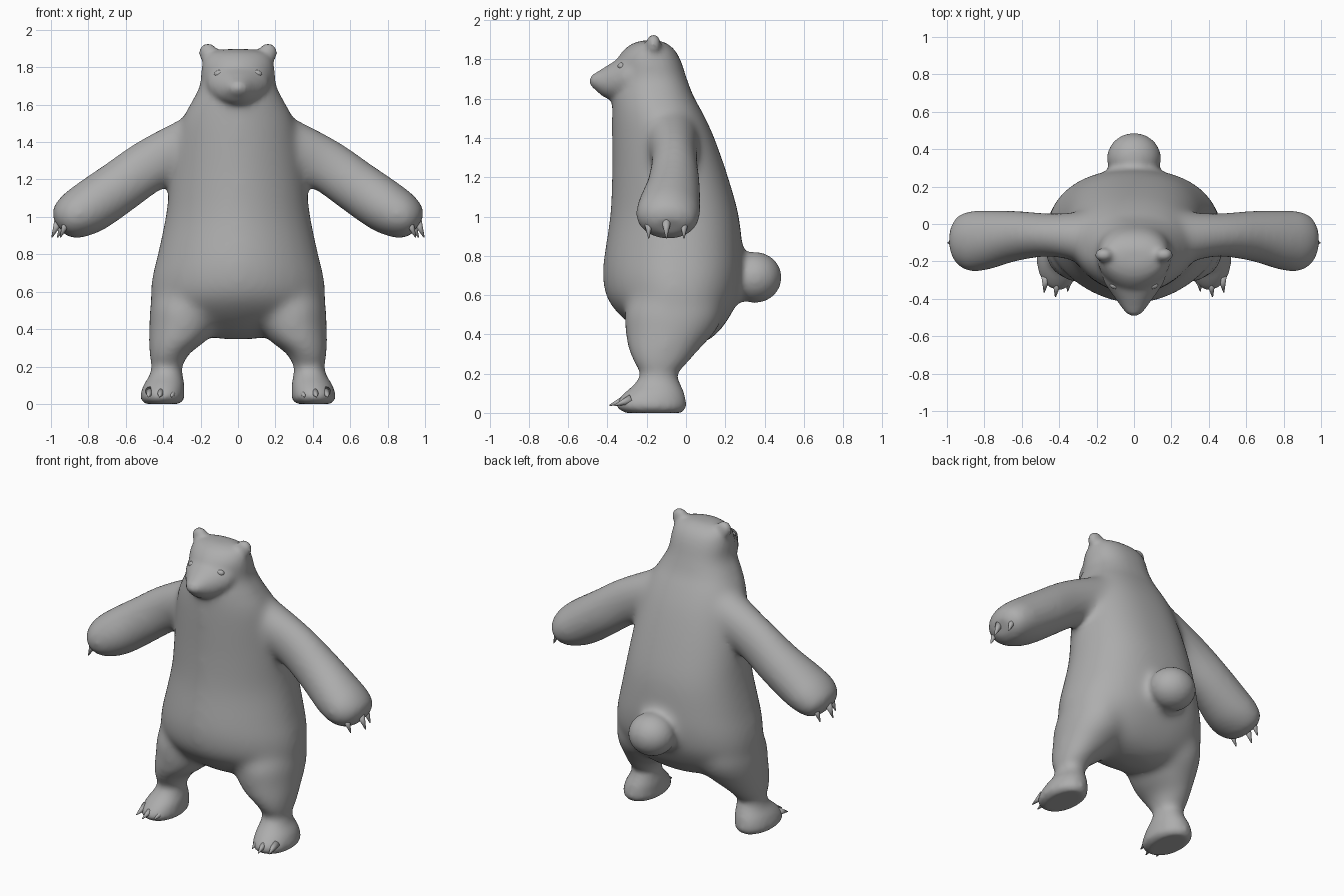
import bpy, bmesh, math
from mathutils import Vector, Matrix

if "Cube" in bpy.data.objects:
    bpy.data.objects.remove(bpy.data.objects["Cube"])

SEG = 32
fur = bpy.data.materials.new("grey_fur")
fur.diffuse_color = (0.42, 0.42, 0.42, 1)
fur.use_nodes = True
fur.node_tree.nodes["Principled BSDF"].inputs["Base Color"].default_value = fur.diffuse_color


def catmull(a, b, c, d, t):
    return [0.5 * (2 * q + (r - p) * t + (2 * p - 5 * q + 4 * r - s) * t * t
                   + (3 * q - p - 3 * r + s) * t ** 3) for p, q, r, s in zip(a, b, c, d)]


def loft(bm, rows, u, v, power=(2, 2), steps=4, side=1):
    """Skin rows of (x, y, z, radius_u, radius_v) into a closed tube; power = roundness at -v, +v."""
    pts = [rows[0]] + list(rows) + [rows[-1]]
    fine = [catmull(*pts[i:i + 4], k / steps) for i in range(len(rows) - 1) for k in range(steps)]
    fine.append(rows[-1])
    u, v, rings = Vector(u), Vector(v), []
    for x, y, z, ru, rv in fine:
        ring = []
        for k in range(SEG):
            a = 2 * math.pi * k / SEG
            c, s = math.cos(a), math.sin(a)
            e = 2 / power[s > 0]
            c = math.copysign(abs(c) ** e, c)
            s = math.copysign(abs(s) ** e, s)
            p = Vector((x, y, z)) + u * (c * ru) + v * (s * rv)
            p.x *= side
            ring.append(bm.verts.new(p))
        rings.append(ring)
    for a, b in zip(rings, rings[1:]):
        for k in range(SEG):
            n = (k + 1) % SEG
            bm.faces.new((a[k], a[n], b[n], b[k]))
    bm.faces.new(rings[0])
    bm.faces.new(rings[-1])


def ball(bm, center, radii):
    m = Matrix.Translation(center) @ Matrix.Diagonal((*radii, 1))
    bmesh.ops.create_uvsphere(bm, u_segments=32, v_segments=20, radius=1, matrix=m)


def claw(bm, base, tip, r):
    base, tip = Vector(base), Vector(tip)
    d = tip - base
    m = Matrix.Translation((base + tip) / 2) @ d.to_track_quat('Z', 'Y').to_matrix().to_4x4()
    bmesh.ops.create_cone(bm, cap_ends=True, segments=14, radius1=r, radius2=0.003,
                          depth=d.length, matrix=m)


def finish(bm, name):
    bmesh.ops.recalc_face_normals(bm, faces=bm.faces)
    me = bpy.data.meshes.new(name)
    bm.to_mesh(me)
    bm.free()
    for p in me.polygons:
        p.use_smooth = True
    me.materials.append(fur)
    ob = bpy.data.objects.new(name, me)
    bpy.context.collection.objects.link(ob)
    return ob


def span(z, hw, y0, y1, x=0.0):
    return (x, (y0 + y1) / 2, z, hw, (y1 - y0) / 2)


X, Y, Z = (1, 0, 0), (0, 1, 0), (0, 0, 1)
bm = bmesh.new()

# torso, neck and skull: height, half width, front y, back y
loft(bm, [span(*r) for r in (
    (0.345, 0.08, -0.06, 0.06), (0.38, 0.24, -0.17, 0.13), (0.44, 0.38, -0.27, 0.19),
    (0.52, 0.455, -0.36, 0.24), (0.60, 0.468, -0.41, 0.275), (0.70, 0.455, -0.425, 0.29),
    (0.80, 0.43, -0.418, 0.29), (1.00, 0.388, -0.388, 0.27), (1.20, 0.362, -0.378, 0.215),
    (1.40, 0.33, -0.378, 0.145), (1.52, 0.30, -0.378, 0.09), (1.61, 0.25, -0.375, 0.04),
    (1.70, 0.205, -0.365, 0.005), (1.79, 0.195, -0.355, -0.025), (1.845, 0.18, -0.32, -0.055),
    (1.88, 0.145, -0.275, -0.095), (1.897, 0.07, -0.22, -0.14))], X, Y, (1.8, 2.4))

# muzzle
loft(bm, [(0, -0.20, 1.73, 0.18, 0.13), (0, -0.30, 1.71, 0.165, 0.118),
          (0, -0.37, 1.69, 0.122, 0.098), (0, -0.42, 1.683, 0.085, 0.075),
          (0, -0.46, 1.688, 0.058, 0.045), (0, -0.483, 1.69, 0.035, 0.03),
          (0, -0.492, 1.69, 0.015, 0.012)], X, Z)

# tail with its short root
ball(bm, (0, 0.35, 0.69), (0.145, 0.137, 0.13))
loft(bm, [(0, 0.10, 0.695, 0.125, 0.125), (0, 0.34, 0.695, 0.125, 0.125)], X, Z)

for s in (-1, 1):
    # ear
    ball(bm, (s * 0.16, -0.165, 1.877), (0.052, 0.038, 0.054))
    # arm and paw
    loft(bm, [(0.18, -0.08, 1.40, 0.17, 0.15), (0.42, -0.06, 1.305, 0.145, 0.118),
              (0.62, -0.063, 1.17, 0.142, 0.132), (0.78, -0.085, 1.06, 0.142, 0.157),
              (0.87, -0.092, 1.005, 0.128, 0.16), (0.93, -0.088, 0.968, 0.098, 0.13),
              (0.96, -0.085, 0.95, 0.05, 0.07)], (0.57, 0, 0.82), Y, side=s)
    # leg and foot
    loft(bm, [span(*r) for r in (
        (0.00, 0.09, -0.31, -0.02, 0.405), (0.025, 0.116, -0.35, 0.0, 0.404),
        (0.06, 0.116, -0.35, 0.0, 0.403), (0.105, 0.108, -0.31, -0.01, 0.395),
        (0.15, 0.09, -0.26, -0.03, 0.385), (0.20, 0.083, -0.235, -0.04, 0.38),
        (0.27, 0.108, -0.27, 0.02, 0.365), (0.34, 0.155, -0.30, 0.085, 0.322),
        (0.42, 0.185, -0.31, 0.155, 0.29), (0.52, 0.185, -0.31, 0.19, 0.285),
        (0.64, 0.16, -0.25, 0.16, 0.27), (0.74, 0.10, -0.15, 0.10, 0.25))],
        X, Y, (2.1, 2.1), side=s)

# fuse the overlapping forms into one skin
body = finish(bm, "body")
rm = body.modifiers.new("fuse", 'REMESH')
rm.mode = 'VOXEL'
rm.voxel_size = 0.014
rm.use_smooth_shade = True
sm = body.modifiers.new("soften", 'SMOOTH')
sm.factor = 0.5
sm.iterations = 10
fused = bpy.data.meshes.new_from_object(body.evaluated_get(bpy.context.evaluated_depsgraph_get()))
body.modifiers.clear()
body.data = fused
if not fused.materials:
    fused.materials.append(fur)

# blend hips and shoulders more strongly than head, paws and tail
joints = body.vertex_groups.new(name="joints")
for vert in fused.vertices:
    x, y, z = vert.co
    w = min((z - 0.24) / 0.12, (1.62 - z) / 0.1, (0.62 - abs(x)) / 0.15, (0.33 - y) / 0.04, 1)
    if w > 0:
        joints.add([vert.index], w, 'REPLACE')
blend = body.modifiers.new("blend_joints", 'SMOOTH')
blend.factor = 0.5
blend.iterations = 50
blend.vertex_group = "joints"

# eyes
bm = bmesh.new()
for s in (-1, 1):
    ball(bm, (s * 0.098, -0.328, 1.765), (0.03, 0.02, 0.02))
finish(bm, "eyes")

# claws on hands and feet
bm = bmesh.new()
for s in (-1, 1):
    for x, y in ((0.925, -0.19), (0.97, -0.10), (0.94, -0.01)):
        claw(bm, (s * (x - 0.015), y, 0.985), (s * (x + 0.025), y, 0.89), 0.027)
    for x0, x1, y in ((0.345, 0.355, -0.36), (0.41, 0.42, -0.39), (0.47, 0.48, -0.365)):
        claw(bm, (s * x0, y + 0.085, 0.068), (s * x1, y, 0.038), 0.026)
finish(bm, "claws")
